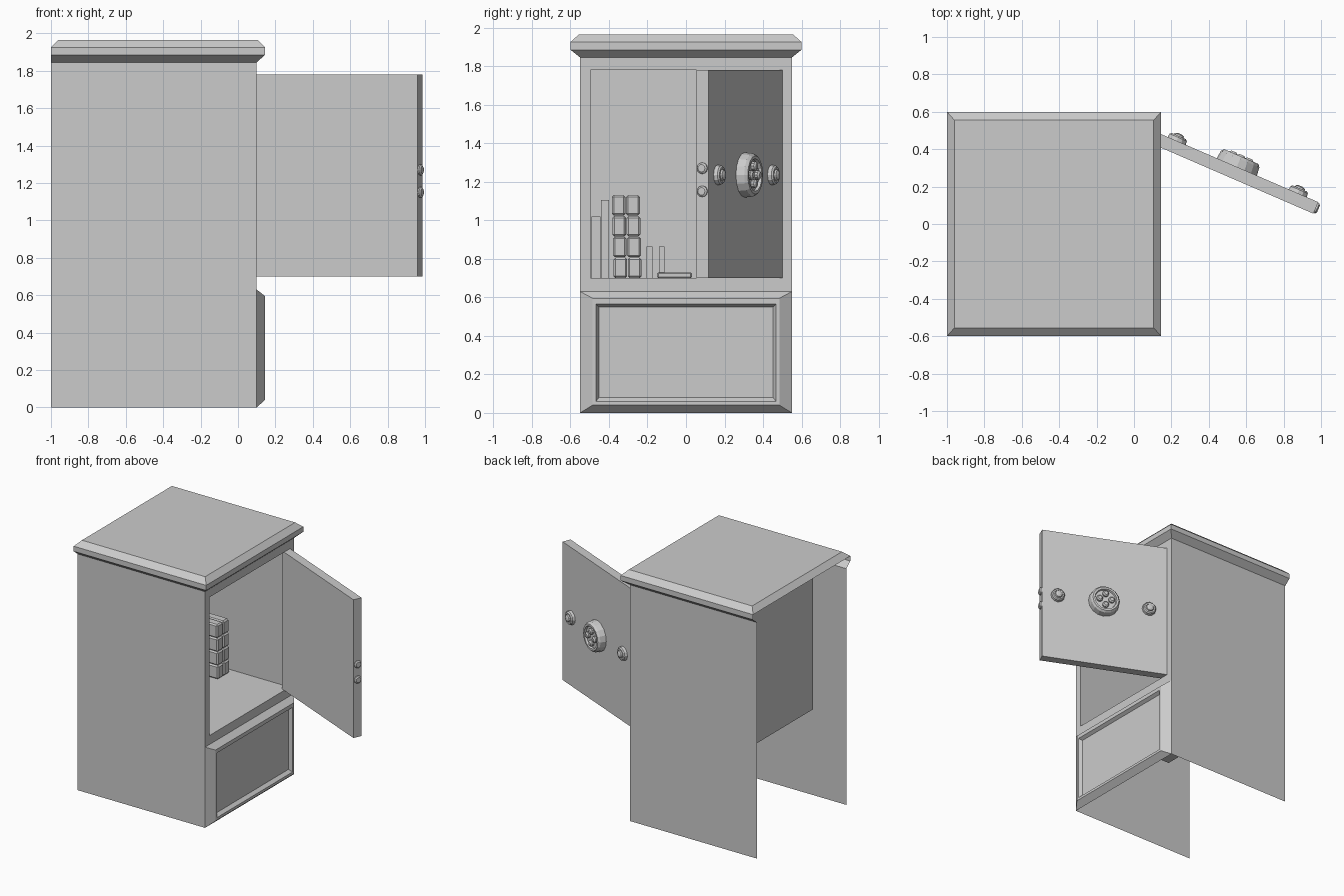
import bpy, bmesh, math
from mathutils import Matrix

if "Cube" in bpy.data.objects:
    bpy.data.objects.remove(bpy.data.objects["Cube"])

# door frame: local x along the door, local y out of its outer face
DOOR = Matrix.Translation((0.1, 0.5, 0)) @ Matrix.Rotation(math.radians(-23.4), 4, 'Z')


def make(name, verts, faces, mat=None, fix=False):
    me = bpy.data.meshes.new(name)
    me.from_pydata(verts, [], faces)
    if fix:
        bm = bmesh.new()
        bm.from_mesh(me)
        bmesh.ops.recalc_face_normals(bm, faces=bm.faces)
        bm.to_mesh(me)
        bm.free()
    ob = bpy.data.objects.new(name, me)
    bpy.context.collection.objects.link(ob)
    if mat:
        ob.matrix_world = mat
    return ob


def loft(name, rings, skip=()):
    """Join rings of equal length, cap the last one."""
    n = len(rings[0])
    verts = [v for r in rings for v in r]
    faces = [(k*n+i, k*n+(i+1) % n, (k+1)*n+(i+1) % n, (k+1)*n+i)
             for k in range(len(rings)-1) for i in range(n) if (k, i) not in skip]
    faces.append(tuple(range((len(rings)-1)*n, len(rings)*n)))
    return make(name, verts, faces)


def ring_x(x, hy, z0, z1):
    return [(x, -hy, z0), (x, hy, z0), (x, hy, z1), (x, -hy, z1)]


def ring_z(z, x0, x1, hy):
    return [(x0, -hy, z), (x1, -hy, z), (x1, hy, z), (x0, hy, z)]


def box(name, x0, x1, y0, y1, z0, z1, bevel=0, mat=None):
    v = [(x, y, z) for x in (x0, x1) for y in (y0, y1) for z in (z0, z1)]
    f = [(0, 1, 3, 2), (4, 6, 7, 5), (0, 4, 5, 1), (2, 3, 7, 6), (0, 2, 6, 4), (1, 5, 7, 3)]
    ob = make(name, v, f, mat, True)
    if bevel:
        m = ob.modifiers.new("bevel", 'BEVEL')
        m.width, m.segments = bevel, 1
    return ob


def lathe(name, profile, mat, n=16):
    """Turned part; profile is (radius, height), axis is local z."""
    rings = [[(r*math.cos(2*math.pi*i/n), r*math.sin(2*math.pi*i/n), h)
              for i in range(n)] for r, h in profile]
    ob = loft(name, rings)
    ob.matrix_world = mat
    return ob


# side panels (the back is open)
for name, y in (("left_side_panel", -0.55), ("right_side_panel", 0.55)):
    f = [(0, 1, 2, 3)] if y < 0 else [(3, 2, 1, 0)]
    make(name, [(-1, y, 0), (0.1, y, 0), (0.1, y, 1.845), (-1, y, 1.845)], f)

# door surround with the inner compartment
loft("frame_and_compartment", [ring_x(0.1, 0.55, 0.63, 1.845), ring_x(0.1, 0.495, 0.7, 1.78),
                               ring_x(-0.75, 0.495, 0.7, 1.78)])

# raised lower front with a sunken panel
loft("lower_panel", [ring_x(0.1, 0.55, 0, 0.63), ring_x(0.145, 0.485, 0.04, 0.595),
                     ring_x(0.145, 0.467, 0.06, 0.565), ring_x(0.12, 0.452, 0.08, 0.55)])

# moulded top, open at the back below its bevel
loft("top_moulding", [ring_z(1.845, -1, 0.1, 0.55), ring_z(1.885, -1, 0.145, 0.6),
                      ring_z(1.925, -1, 0.145, 0.6), ring_z(1.965, -0.96, 0.105, 0.555)],
     skip={(0, 3), (1, 3)})

# open door
L, T, ZC = 0.965, 0.067, 1.235
box("door", 0, L, -T, 0, 0.7, 1.78, mat=DOOR)
out = Matrix.Rotation(math.radians(-90), 4, 'X')     # local z -> door outward


def on_door(s, z, h=0):
    return DOOR @ Matrix.Translation((s, h, z)) @ out


# dial with four studs
lathe("dial", [(0.117, 0), (0.112, 0.045), (0.1, 0.06), (0.085, 0.06), (0.08, 0.045)],
      on_door(0.49, ZC))
for k in range(4):
    a = k*math.pi/2
    lathe("dial_stud", [(0.024, 0), (0.024, 0.015), (0.014, 0.024)],
          on_door(0.49 + 0.046*math.cos(a), ZC + 0.046*math.sin(a), 0.045), 10)

# small knobs either side
for s in (0.14, 0.845):
    lathe("side_knob", [(0.053, 0), (0.05, 0.02), (0.042, 0.028), (0.032, 0.028),
                        (0.03, 0.022), (0.026, 0.036), (0.012, 0.042)], on_door(s, ZC), 12)

# locking bolts on the free edge
for z in (1.27, 1.15):
    m = DOOR @ Matrix.Translation((L, -T/2, z)) @ Matrix.Rotation(math.radians(90), 4, 'Y')
    lathe("lock_bolt", [(0.029, 0), (0.029, 0.008), (0.02, 0.015)], m, 12)

# upright folders and small books on the compartment floor
for y0, y1, h in ((-0.49, -0.445, 0.32), (-0.44, -0.4, 0.405),
                  (-0.205, -0.175, 0.165), (-0.14, -0.112, 0.165)):
    box("upright_book", -0.7, -0.42, y0, y1, 0.7, 0.7+h)
box("lying_book", -0.65, -0.4, -0.15, 0.03, 0.7, 0.73, 0.006)

# stacks of bundles, two columns of four, leaning slightly
for y in (-0.38, 0.3):
    for c in range(2):
        for r in range(4):
            y0 = y + c*0.074 - r*0.003 + 0.004
            z0 = 0.7 + r*0.108
            box("bundle", -0.7, -0.385, y0, y0+0.071, z0, z0+0.106, 0.01)
